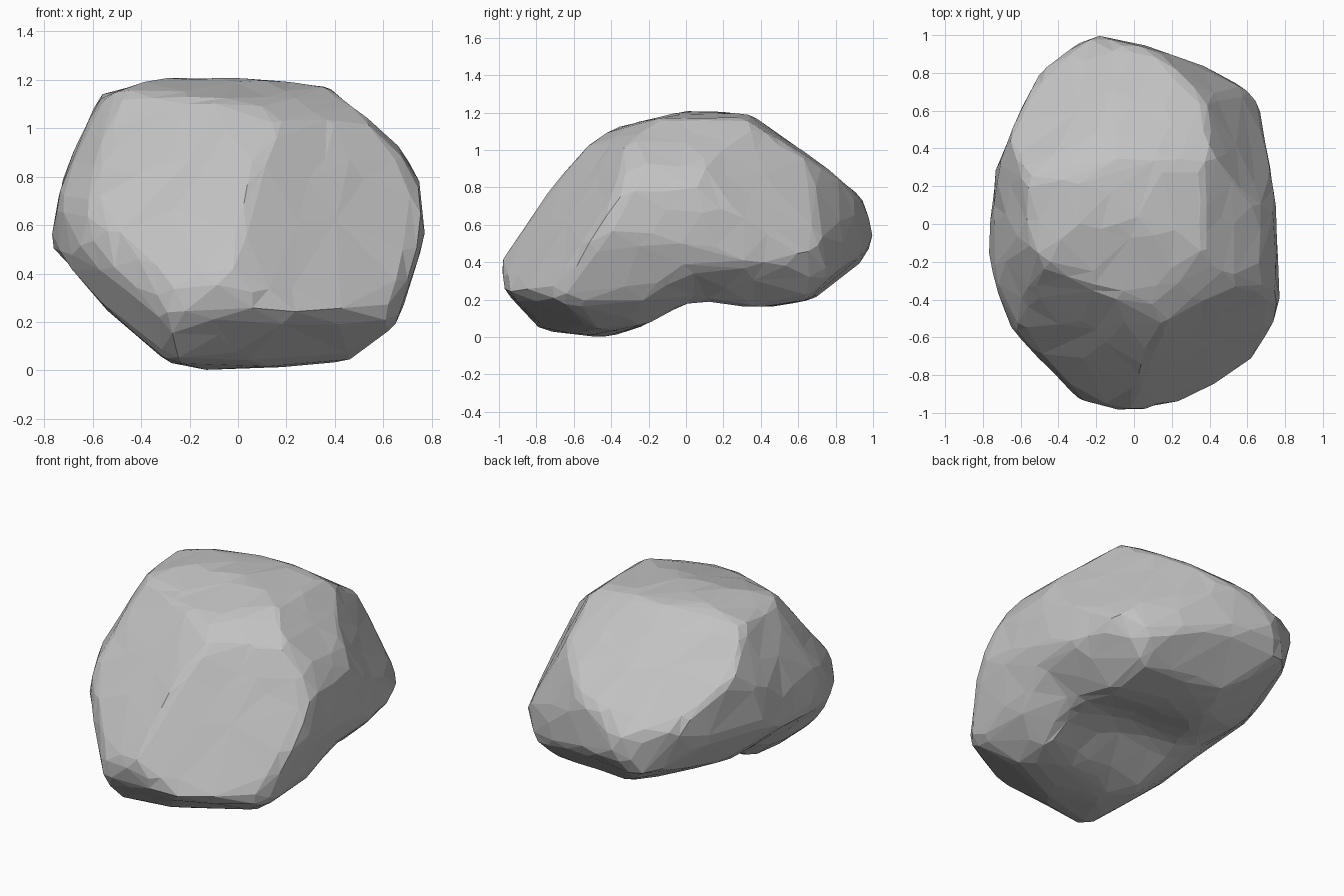
import bpy
import bmesh
import math
from mathutils import Vector, noise

cube = bpy.data.objects.get("Cube")
if cube:
    bpy.data.objects.remove(cube)

CENTRE = Vector((0, 0, 0.6))
SHARPNESS = 80  # higher gives crisper edges between the cuts
planes = []  # (outward normal, distance from centre)


def add_plane(normal, point):
    """Cut the stone with a plane through a point given relative to its centre."""
    normal = Vector(normal).normalized()
    distance = normal.dot(Vector(point))
    if distance < 0:
        normal, distance = -normal, -distance
    planes.append((normal, distance))


def add_outline(right, up, points):
    """Cut the stone along each edge of a closed convex outline."""
    right, up = Vector(right).normalized(), Vector(up).normalized()
    for (ax, ay), (bx, by) in zip(points, points[1:] + points[:1]):
        add_plane(right * (by - ay) + up * (ax - bx), right * ax + up * ay)


# Width outline
add_outline((1, 0, 0), (0, 0, 1), [
    (-.77, -.08), (-.72, .18), (-.56, .53), (-.28, .61), (.1, .6), (.4, .56),
    (.65, .34), (.74, .19), (.77, -.05), (.65, -.4), (.45, -.56), (-.1, -.6), (-.35, -.55)])

# Depth outline
add_outline((0, 1, 0), (0, 0, 1), [
    (-1, -.14), (-.98, -.08), (-.55, .43), (-.38, .51), (.03, .61), (.35, .58), (.8, .26),
    (.93, .15), (1, -.04), (.93, -.22), (.7, -.39), (-.42, -.6), (-.78, -.56), (-.95, -.38)])

# Plan outline
add_outline((1, 0, 0), (0, 1, 0), [
    (-.2, 1), (-.5, .8), (-.72, .3), (-.77, -.17), (-.65, -.55), (-.38, -.9),
    (0, -1), (.4, -.9), (.66, -.66), (.77, -.42), (.74, .15), (.64, .68), (.3, .86)])

# Diagonal outlines, tilted by thirty degrees
s, c = math.sin(math.radians(30)) / math.sqrt(2), math.cos(math.radians(30))
add_outline((1, 1, 0), (-s, s, c), [
    (-.86, -.06), (-.78, .16), (-.43, .65), (-.2, .76), (.47, .58), (.7, .46),
    (.94, -.07), (.86, -.22), (.08, -.82), (-.7, -.71), (-.86, -.57)])
add_outline((-1, -1, 0), (s, -s, c), [
    (-.94, -.22), (-.92, -.04), (-.65, .41), (-.22, .68), (.25, .61), (.46, .46),
    (.84, .03), (.86, -.1), (.72, -.33), (.28, -.54), (-.43, -.61), (-.86, -.35)])
add_outline((-1, 1, 0), (s, s, c), [
    (-.98, -.39), (-.87, .14), (-.66, .42), (-.04, .73), (.45, .6), (.81, .39),
    (.92, .16), (.86, -.02), (.56, -.36), (-.24, -.91), (-.88, -.54)])

# Broad facets: front left, front right, back slope, back corner
add_plane((-.29, -.72, .63), (.1, -.5, .47))
add_plane((.42, -.78, .46), (.15, -.5, .47))
add_plane((-.3, .62, .72), (-.45, .8, .1))
add_plane((.8, .38, .45), (.37, .8, .22))


def surface_point(direction):
    """Point where a ray from the centre meets the softly rounded cut stone."""
    total = sum((max(n.dot(direction), 0) / d) ** SHARPNESS for n, d in planes)
    return direction * 1.012 * total ** (-1 / SHARPNESS)


# Stone body, lumpy and with a hollow across the underside
bm = bmesh.new()
bmesh.ops.create_icosphere(bm, subdivisions=5, radius=1)
for v in bm.verts:
    direction = v.co.normalized()
    lump = 1 + .01 * noise.noise(direction * 5)
    v.co = CENTRE + surface_point(direction) * lump
    x, y, z = v.co
    across = math.exp(-((y - .06) / .25) ** 2)
    depth = .1 + .06 * math.exp(-((x - .05) / .4) ** 2)
    v.co.z += across * depth * max(0, 1 - z / .55)

mesh = bpy.data.meshes.new("boulder")
bm.to_mesh(mesh)
bm.free()
boulder = bpy.data.objects.new("boulder", mesh)
bpy.context.collection.objects.link(boulder)

# Irregular low-poly facets
facets = boulder.modifiers.new("facets", "DECIMATE")
facets.ratio = 700 / len(mesh.polygons)

# Grey stone colour
stone = bpy.data.materials.new("grey stone")
stone.use_nodes = True
colour = (.54, .54, .54, 1)
stone.diffuse_color = colour
stone.node_tree.nodes["Principled BSDF"].inputs["Base Color"].default_value = colour
mesh.materials.append(stone)
